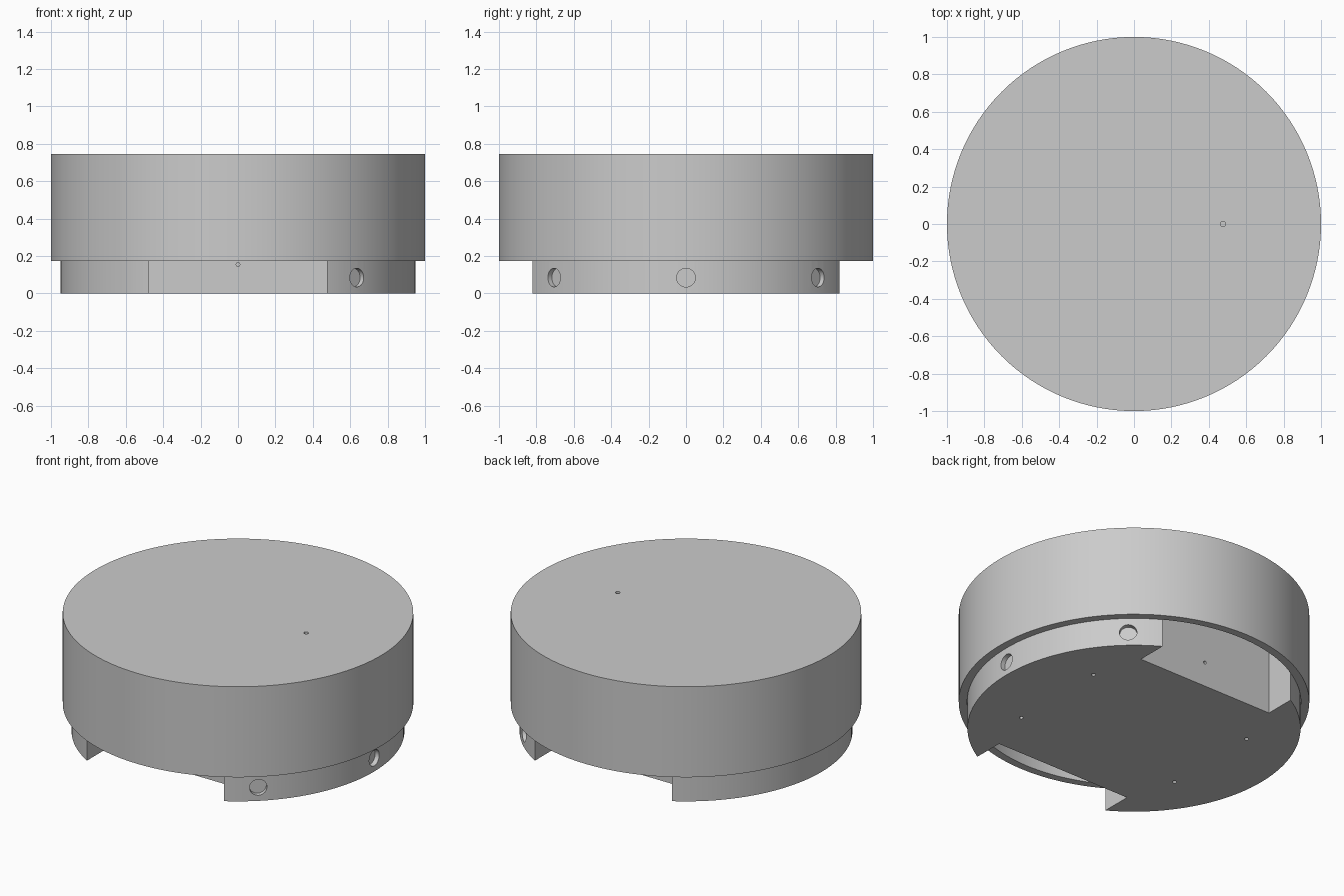
import bpy, bmesh, math
from mathutils import Matrix, Vector

if "Cube" in bpy.data.objects:
    bpy.data.objects.remove(bpy.data.objects["Cube"], do_unlink=True)

# Single grey material
grey = bpy.data.materials.new("matte_grey")
grey.use_nodes = True
colour = (0.6, 0.6, 0.6, 1)
grey.diffuse_color = colour
grey.node_tree.nodes["Principled BSDF"].inputs["Base Color"].default_value = colour


def finish(name, bm):
    bmesh.ops.recalc_face_normals(bm, faces=bm.faces)
    mesh = bpy.data.meshes.new(name)
    bm.to_mesh(mesh)
    bm.free()
    mesh.materials.append(grey)
    obj = bpy.data.objects.new(name, mesh)
    bpy.context.collection.objects.link(obj)
    return obj


def cylinder(name, centre, radius, length, axis=(0, 0, 1), sides=24):
    bm = bmesh.new()
    turn = Vector((0, 0, 1)).rotation_difference(Vector(axis)).to_matrix().to_4x4()
    bmesh.ops.create_cone(bm, cap_ends=True, segments=sides, radius1=radius,
                          radius2=radius, depth=length,
                          matrix=Matrix.Translation(centre) @ turn)
    return finish(name, bm)


def box(name, centre, size):
    bm = bmesh.new()
    bmesh.ops.create_cube(bm, size=1, matrix=Matrix.Translation(centre)
                          @ Matrix.Diagonal((*size, 1)))
    return finish(name, bm)


def cut(target, cutter):
    cutter.hide_render = True
    mod = target.modifiers.new("cut", 'BOOLEAN')
    mod.operation = 'DIFFERENCE'
    mod.solver = 'EXACT'
    mod.object = cutter
    select(target)
    bpy.ops.object.modifier_apply(modifier=mod.name)
    bpy.data.objects.remove(cutter, do_unlink=True)


def select(obj):
    bpy.ops.object.select_all(action='DESELECT')
    obj.select_set(True)
    bpy.context.view_layer.objects.active = obj


RIM, TOP, CEILING, PLUG = 0.175, 0.745, 0.69, 0.95

# Outer cap: a hollow lid, open below, with a pinhole in its top
cap = cylinder("cap", (0, 0, (RIM + TOP) / 2), 1.0, TOP - RIM, sides=128)
cut(cap, cylinder("cap_hollow", (0, 0, CEILING / 2), PLUG + 0.002, CEILING, sides=128))
cut(cap, cylinder("cap_pinhole", (0.475, 0, TOP), 0.014, 0.08))

# Inner plug that fills the cap and stands below its rim
plug = cylinder("plug", (0, 0, 0.35), PLUG, 0.7, sides=128)
for side in (-1, 1):
    # Full-height notch with a pinhole in its flat wall
    cut(plug, box("notch", (0, side * 0.88, 0.35), (0.953, 0.5, 1.0)))
    cut(plug, cylinder("wall_pinhole", (0, side * 0.63, 0.155), 0.01, 0.08, (0, 1, 0)))
    # Pinholes in the underside
    for x in (-0.57, 0.57):
        cut(plug, cylinder("base_pinhole", (x, side * 0.32, 0), 0.012, 0.08))

# Three round sockets around one side of the plug
for angle in (-48, 0, 48):
    axis = Vector((math.cos(math.radians(angle)), math.sin(math.radians(angle)), 0))
    cut(plug, cylinder("socket", axis * PLUG + Vector((0, 0, 0.085)), 0.05, 0.06, axis, 32))

for part in (cap, plug):
    select(part)
    bpy.ops.object.shade_smooth_by_angle(angle=math.radians(30))
